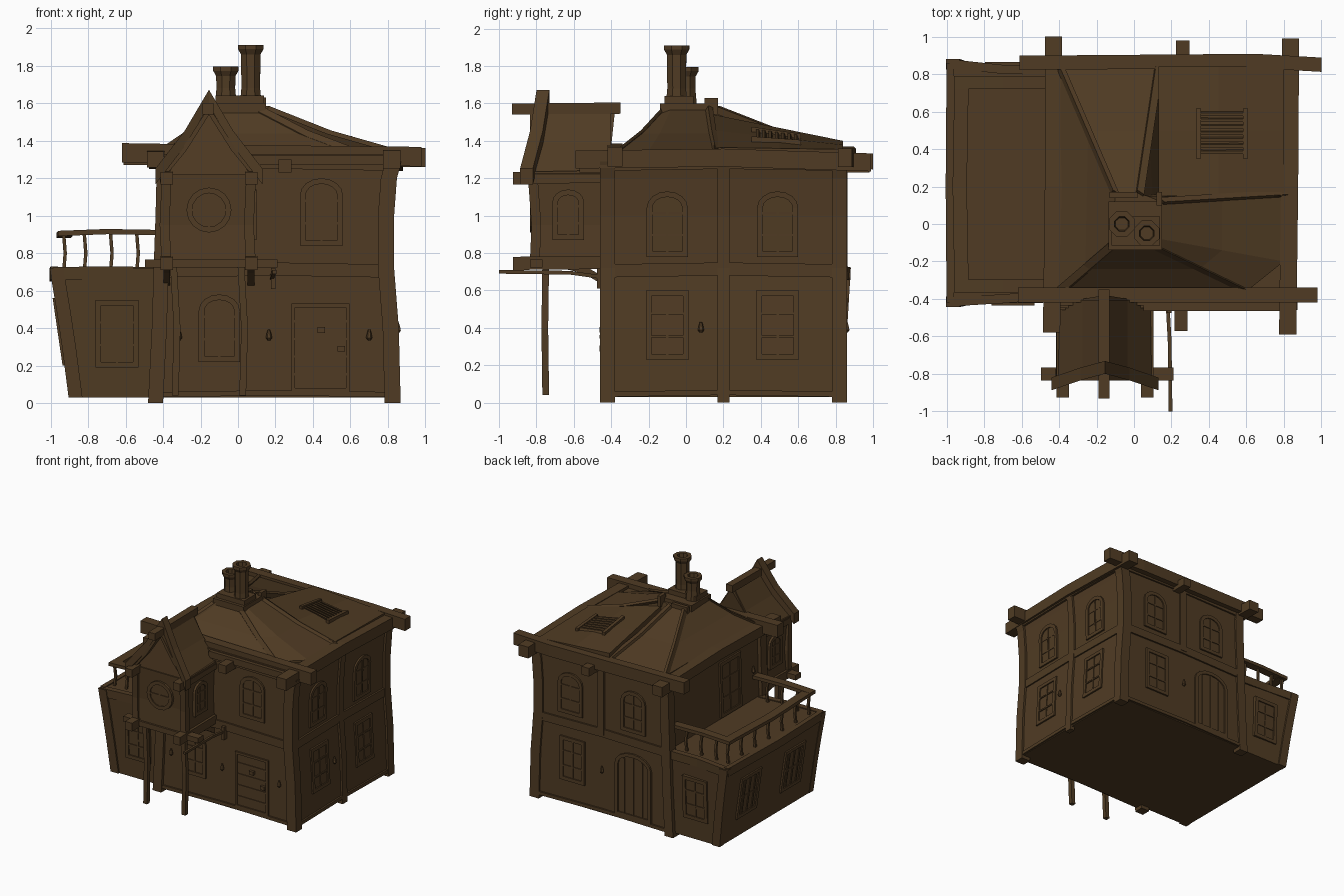
import bpy, bmesh, math
from mathutils import Vector as V

if "Cube" in bpy.data.objects:
    bpy.data.objects.remove(bpy.data.objects["Cube"])

timber = bpy.data.materials.new("dark_brown_timber")
timber.diffuse_color = (0.08, 0.044, 0.017, 1)
timber.use_nodes = True
timber.node_tree.nodes["Principled BSDF"].inputs["Base Color"].default_value = timber.diffuse_color

def loft(name, rings, caps=True, closed=False):
    """Skin equal-length rings of points into one flat-shaded object."""
    bm = bmesh.new()
    rows = [[bm.verts.new(p) for p in r] for r in rings]
    n = len(rows[0])
    for a, b in list(zip(rows, rows[1:])) + ([(rows[-1], rows[0])] if closed else []):
        for i in range(n):
            bm.faces.new((a[i], a[(i + 1) % n], b[(i + 1) % n], b[i]))
    if caps and not closed:
        bm.faces.new(rows[0])
        bm.faces.new(rows[-1])
    bmesh.ops.recalc_face_normals(bm, faces=bm.faces)
    me = bpy.data.meshes.new(name)
    bm.to_mesh(me)
    bm.free()
    me.materials.append(timber)
    bpy.context.collection.objects.link(bpy.data.objects.new(name, me))

def beam(name, pts, a, b):
    """Sweep a rectangle (half-extent vectors a, b) along points."""
    a, b = V(a), V(b)
    loft(name, [[V(p) + a + b, V(p) - a + b, V(p) - a - b, V(p) + a - b] for p in pts])

def box(name, x0, x1, y0, y1, z0, z1):
    loft(name, [[(x0, y0, z), (x1, y0, z), (x1, y1, z), (x0, y1, z)] for z in (z0, z1)])

def interp(tab, z):
    for (z0, v0), (z1, v1) in zip(tab, tab[1:]):
        if z <= z1:
            return v0 + (v1 - v0) * (z - z0) / (z1 - z0)
    return tab[-1][1]

# wall profiles: (height, outward distance), and wall placements
RIGHT = [(0.03, .85), (.4, .84), (.72, .815), (1.0, .815), (1.2, .83), (1.33, .85)]
WEST = [(0.03, .44), (.4, .43), (.72, .42), (1.0, .41), (1.2, .405), (1.33, .43)]
LEFT = [(0.03, .9), (.3, .935), (.5, .965), (.65, .99), (.72, 1.0)]
X, Y, Z = V((1, 0, 0)), V((0, 1, 0)), V((0, 0, 1))
WALLS = {
    "front": (X, -Y, lambda z: .435), "back": (X, Y, lambda z: .845),
    "right": (Y, X, lambda z: interp(RIGHT, z)), "left": (Y, -X, lambda z: interp(WEST, z)),
    "annex_left": (Y, -X, lambda z: interp(LEFT, z)),
    "annex_front": (X, -Y, lambda z: .405 + .03 * z), "annex_back": (X, Y, lambda z: .825 + .045 * z),
    "bay_front": (X, -Y, lambda z: .82), "bay_right": (Y, X, lambda z: .085), "bay_left": (Y, -X, lambda z: .395)}

# main house and side annex bodies
loft("house_walls", [[(-w, -.435, z), (x, -.435, z), (x, .845, z), (-w, .845, z)]
                     for (z, x), (_, w) in zip(RIGHT, WEST)])
loft("annex_walls", [[(-x, -.405 - .03 * z, z), (-.42, -.405 - .02 * z, z), (-.42, .825, z),
                      (-x, .825 + .06 * z, z)] for z, x in LEFT])
# annex corner boards and rim
for y, k in ((-.39, -.035), (.81, .06)):
    beam("annex_corner", [(-x + .033, y + k * z, z) for z, x in LEFT], (.037, 0, 0), (0, .028, 0))
    beam("annex_rim", [(-.985, y + k * .75, .69), (-.7, y + k * .25, .695), (-.43, y + .01, .69)],
         (0, .024, 0), (0, 0, .035))
beam("annex_rim_left", [(-.98, -.42, .695), (-.985, .2, .685), (-.98, .86, .695)], (.02, 0, 0), (0, 0, .035))

# corner and middle posts
for y in (-.42, .82):
    beam("left_post", [(-.44, y, 0)] + [(.01 - w, y, z) for z, w in WEST[1:-1]] + [(-.405, y, 1.29)],
         (.04, 0, 0), (0, .04, 0))
    beam("right_post", [(.825, y, 0)] + [(x - .025, y, z) for z, x in RIGHT[1:-1]] + [(.83, y, 1.29)],
         (.043, 0, 0), (0, .04, 0))
beam("right_middle_post", [(.845, .2, 0)] + [(x - .005, .2, z) for z, x in RIGHT[1:]], (.022, 0, 0), (0, .032, 0))
box("back_middle_post", .17, .23, .82, .863, .7, 1.3)

# horizontal bands
for z, h in ((.045, .014), (.705, .035), (1.27, .03)):
    r, w = interp(RIGHT, z), interp(WEST, z)
    for side, y in (("front", -.435), ("back", .845)):
        beam(side + "_band", [(-w, y, z), (.2, y, z + .01), (r - .03, y, z)], (0, .014, 0), (0, 0, h))
    beam("right_band", [(r, -.42, z), (r, .2, z + .01), (r, .82, z)], (.014, 0, 0), (0, 0, h))

# eave beams
beam("front_eave_beam", [(-.62, -.38, 1.335), (0, -.38, 1.325), (.98, -.38, 1.315)], (0, .04, 0), (0, 0, .052))
beam("back_eave_beam", [(-.61, .86, 1.32), (.65, .87, 1.31), (1, .85, 1.31)], (0, .038, 0), (0, 0, .05))
beam("left_eave_beam", [(-.44, -.58, 1.30), (-.43, .2, 1.31), (-.43, 1, 1.29)], (.046, 0, 0), (0, 0, .042))
beam("right_eave_beam", [(.82, -.59, 1.30), (.83, .2, 1.31), (.835, .99, 1.285)], (.046, 0, 0), (0, 0, .048))
box("front_joist_end", .215, .285, -.57, -.4, 1.23, 1.30)
box("back_joist_end", .225, .295, .8, .98, 1.23, 1.30)
box("front_eave", .05, .8, -.465, -.36, 1.27, 1.325)

# main roof: concave hips with a gentler twisted section at the rear right
base = [(-.40, -.36), (.6, -.36), (.8, -.2), (.8, .16), (.13, .16), (.13, .83), (-.39, .83)]
apex = [(-.12, -.12), (.1, -.12), (.14, -.08), (.14, .12), (.07, .15), (.03, .16), (-.1, .16)]

def hip(i, t):
    p = V(base[i]).lerp(V(apex[i]), t)
    return V((p.x, p.y, 1.345 + .225 * t ** 1.25))

loft("main_roof", [[V((x, y, 1.3)) for x, y in base]] + [[hip(i, t) for i in range(7)] for t in (0, .5, 1)])
for i in (0, 1, 3, 5, 6):
    beam("hip_rafter", [hip(i, t) for t in (0, .5, 1)], (.018, -.012, 0), (.006, .01, .016))

def flat_z(x, y):
    u, v = (x - .13) / .67, (y - .15) / .69
    return (1.54 * (1 - u) + 1.365 * u) * (1 - v) + (1.40 * (1 - u) + 1.355 * u) * v

loft("rear_roof_panel", [[(x, .15, 1.3), (x, .84, 1.3)] + [(x, y, flat_z(x, y)) for y in (.84, .5, .15)]
                         for x in (.13, .45, .8)])
# roof louvre
for i in range(7):
    y = .385 + i * .034
    beam("louvre_slat", [(x, y, flat_z(x, y) + .004) for x in (.35, .59)], (0, .008, 0), (0, -.004, .01))
for x in (.345, .595):
    beam("louvre_side", [(x, y, flat_z(x, y) + .005) for y in (.35, .615)], (.013, 0, 0), (0, 0, .015))

# chimneys on a stepped base
box("chimney_base", -.135, .15, -.14, .12, 1.53, 1.60)
box("chimney_base_upper", -.12, .14, -.115, .04, 1.59, 1.64)
box("ridge_block", -.13, .02, .14, .17, 1.53, 1.60)
box("ridge_stop", .12, .15, .1, .17, 1.54, 1.63)
for cx, cy, top in ((-.065, 0, 1.795), (.068, -.05, 1.91)):
    prof = [(.062, 1.6), (.054, 1.68), (.056, top - .05), (.073, top - .022), (.073, top), (.042, top), (.036, top - .06)]
    loft("chimney", [[(cx + r * math.cos(k * math.pi / 4 + .39), cy + r * math.sin(k * math.pi / 4 + .39), z)
                      for k in range(8)] for r, z in prof])

# front bay on stilts
loft("bay_walls", [[(-.395 + d, -.82 + d, z), (.085 - d, -.82 + d, z), (.085 - d, -.4, z), (-.395 + d, -.4, z)]
                   for z, d in ((.73, .0), (.95, .012), (1.22, 0))])
loft("bay_gable", [[(-.40, y, 1.18), (.09, y, 1.18), (-.155, y + .04, 1.56)] for y in (-.815, -.42)])
for s in (-1, 1):
    c, px, sx = -.155, -.155 + s * .225, -.155 + s * .18
    beam("bay_post", [(px, -.81, .72), (px - .012, -.8, .95), (px, -.82, 1.22)], (.026, 0, 0), (0, .026, 0))
    beam("bay_roof", [(c, -.62, 1.56), (c + s * .12, -.62, 1.37), (c + s * .26, -.62, 1.2)], (0, .215, 0), (0, 0, .022))
    beam("barge_board", [(c, -.765, 1.63), (c + s * .13, -.80, 1.41), (c + s * .285, -.853, 1.21)],
         (0, .034, 0), (0, 0, .042))
    beam("bay_floor_beam", [(px, -.925, .745), (px, -.43, .75)], (.033, 0, 0), (0, 0, .035))
    beam("bay_top_beam", [(px, -.925, 1.2), (px, -.45, 1.21)], (.033, 0, 0), (0, 0, .033))
    beam("bay_brace", [(px, -.64, .735), (px, -.55, .715), (px, -.44, .65)], (.018, 0, 0), (0, 0, .022))
    beam("stilt", [(sx, -.75, .04), (sx + .01, -.755, .4), (sx - .01, -.75, .75)], (.018, 0, 0), (0, .018, 0))
beam("bay_cross_beam", [(-.495, -.8, .745), (.21, -.8, .745)], (0, .034, 0), (0, 0, .022))
beam("bay_ridge_beam", [(-.16, -.93, 1.57), (-.16, -.35, 1.575)], (.03, 0, 0), (0, 0, .03))
beam("sign_arm", [(.195, -1, .7), (.19, -.62, .695), (.18, -.44, .67)], (.01, 0, 0), (0, 0, .01))
box("sign_arm_bracket", .175, .2, -.475, -.42, .61, .72)

# balcony railing
for y in (-.33, .755):
    beam("rail_side", [(-.96, y, .905), (-.7, y, .915), (-.42, y, .91)], (0, .035, 0), (0, 0, .014))
beam("rail_left", [(-.92, -.34, .905), (-.93, .2, .895), (-.92, .77, .905)], (.038, 0, 0), (0, 0, .014))
for x, y in [(x, y) for x in (-.82, -.68, -.54) for y in (-.33, .755)] + [(-.93, -.33 + k * .181) for k in range(7)]:
    beam("baluster", [(x, y, .70), (x + .008, y + .006, .8), (x, y, .9)], (.009, 0, 0), (0, .009, 0))

# doors and windows
def placer(wall, s, z):
    u, n, f = WALLS[wall]
    return lambda a, b, d: u * (s + a) + n * (f(z + b) + d) + Z * (z + b)

def outline(w, h, arch, inset=0):
    a, hi = w / 2 - inset, h - inset
    if arch == 2:   # full circle
        return [(a * math.cos(t * math.pi / 8), h / 2 + a * math.sin(t * math.pi / 8)) for t in range(16)]
    if arch == 0:
        return [(-a, inset), (a, inset), (a, hi), (-a, hi)]
    rise = min(w * .4, .11) - inset
    return [(-a, inset), (a, inset)] + [(a * math.cos(t * math.pi / 8), hi - rise + rise * math.sin(t * math.pi / 8))
                                        for t in range(9)]

def opening(name, wall, s, z, w, h, arch=0, vbars=1, hbars=2, rim=.03):
    P = placer(wall, s, z)
    out, inn = outline(w, h, arch), outline(w, h, arch, rim)
    loft(name + "_frame", [[P(a, b, d) for a, b in o] for o, d in ((out, -.02), (out, .014), (inn, .014), (inn, -.02))],
         closed=True)
    loft(name + "_panel", [[P(a, b, d) for a, b in inn] for d in (-.02, .004)])
    bars = []
    for k in range(vbars):
        a = -w / 2 + w * (k + 1) / (vbars + 1)
        bars.append((a - .006, a + .006, rim, h - rim * (1.1 if k == vbars // 2 or not arch else 1.9)))
    for k in range(hbars):
        b = h * (k + 1) / (hbars + 1)
        bars.append((-w / 2 + rim, w / 2 - rim, b - .006, b + .006))
    for a0, a1, b0, b1 in bars:
        loft(name + "_bar", [[P(a0, b0, d), P(a1, b0, d), P(a1, b1, d), P(a0, b1, d)] for d in (-.02, .01)])

for s in (-.1, .49):
    opening("right_arched_window", "right", s, .78, .22, .35, 1)
    opening("right_window", "right", s, .23, .23, .37)
    opening("back_arched_window", "back", s, .79, .23, .35, 1)
    opening("annex_side_window", "annex_left", s + .03, .2, .27, .36, 0, 3, 1)
opening("front_arched_window", "front", .445, .84, .23, .36, 1)
opening("front_lower_window", "front", -.1, .22, .22, .36, 1)
opening("front_door", "front", .44, .06, .31, .47, 0, 0, 4, .02)
opening("back_door", "back", -.1, .06, .34, .55, 1, 3, 0)
opening("back_window", "back", .47, .22, .23, .37)
opening("balcony_door", "left", 0, .73, .28, .46, 0, 1, 2)
opening("annex_front_window", "annex_front", -.645, .19, .23, .36)
opening("annex_back_window", "annex_back", -.68, .2, .23, .36)
opening("bay_round_window", "bay_front", -.155, .91, .24, .24, 2, 1, 1)
for side in ("bay_right", "bay_left"):
    opening("bay_side_window", side, -.63, .87, .17, .27, 1)

# door knocker, handle and wall lamps
for name, x, z in (("door_knocker", .445, .39), ("door_handle", .55, .29)):
    box(name, x - .02, x + .02, -.462, -.43, z - .015, z + .015)
for wall, s, z in (("front", .165, .36), ("front", .7, .36), ("front", -.315, .36), ("right", .08, .4),
                   ("back", .19, .4), ("left", -.3, .97)):
    P = placer(wall, s, z)
    loft("wall_lamp", [[P(r * math.cos(k * math.pi / 3), b, .014 + r * math.sin(k * math.pi / 3)) for k in range(6)]
                       for b, r in ((-.025, .007), (-.012, .017), (.012, .012), (.032, .006))])
